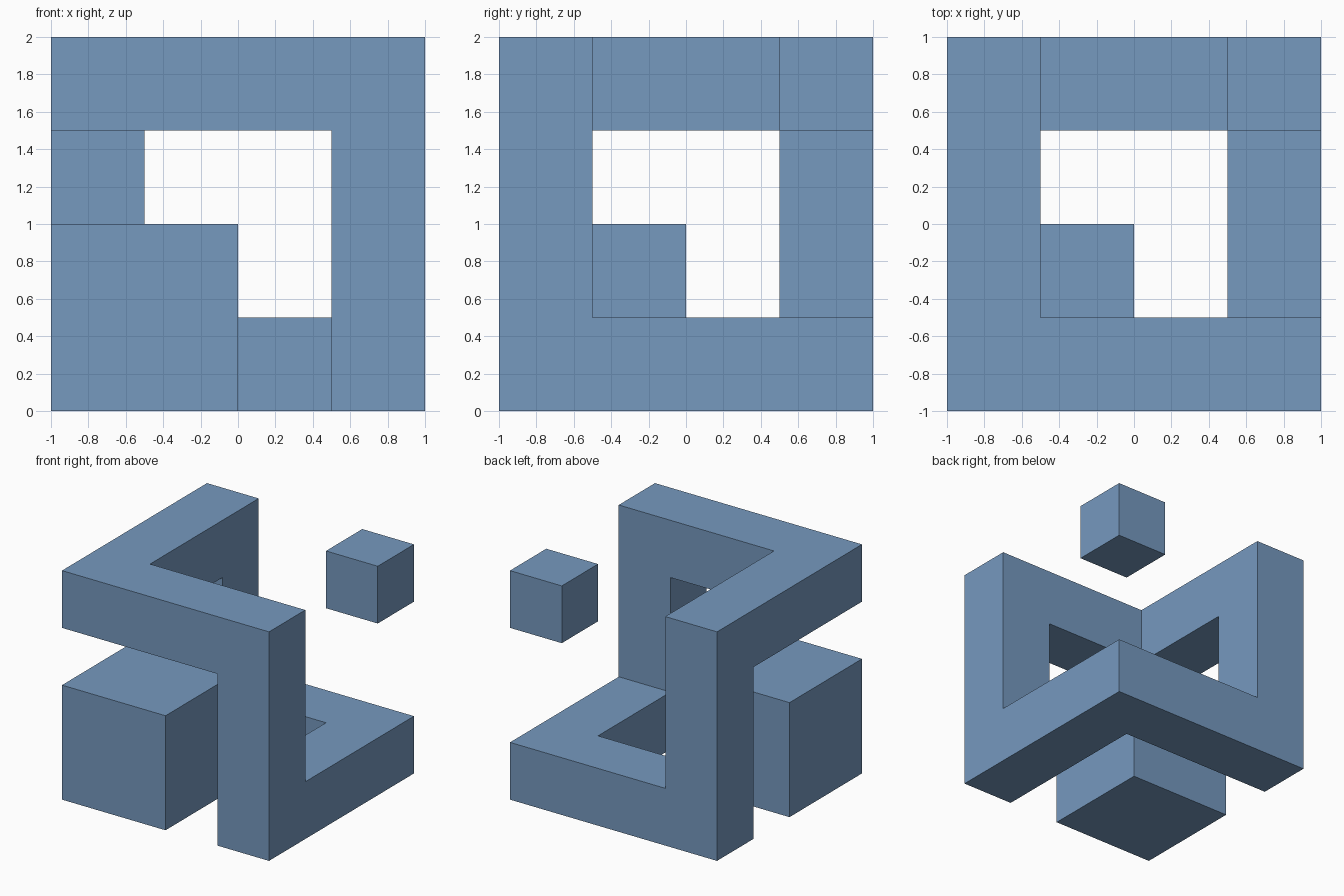
import bpy
import bmesh
import math
from mathutils import Vector

default = bpy.data.objects.get("Cube")
if default:
    bpy.data.objects.remove(default, do_unlink=True)

# Single flat blue
COLOR = (0.181, 0.319, 0.521, 1.0)
blue = bpy.data.materials.new("steel blue")
blue.use_nodes = True
blue.diffuse_color = COLOR
blue.node_tree.nodes["Principled BSDF"].inputs["Base Color"].default_value = COLOR


def add_object(name, bm, location=(0, 0, 0)):
    mesh = bpy.data.meshes.new(name)
    bm.to_mesh(mesh)
    bm.free()
    mesh.materials.append(blue)
    obj = bpy.data.objects.new(name, mesh)
    obj.location = location
    bpy.context.collection.objects.link(obj)


def add_cube(name, center, size):
    bm = bmesh.new()
    bmesh.ops.create_cube(bm, size=size)
    add_object(name, bm, center)


# Large cube in the low front corner, small cube in the opposite high corner
add_cube("large_cube", (-0.5, -0.5, 0.5), 1.0)
add_cube("small_cube", (0.75, 0.75, 1.75), 0.5)

# Closed frame: a square bar following six edges of the bounding cube
BAR = 0.5
corners = [(0, 0, 3), (3, 0, 3), (3, 0, 0), (3, 3, 0), (0, 3, 0), (0, 3, 3)]
cells = set()
for a, b in zip(corners, corners[1:] + corners[:1]):
    for i in range(4):
        cells.add(tuple(p + (q - p) * i // 3 for p, q in zip(a, b)))

# Skin only the outside of the bar, then merge its flat faces
bm = bmesh.new()
for cell in cells:
    for axis in range(3):
        for sign in (-1, 1):
            normal = Vector([sign if k == axis else 0 for k in range(3)])
            if tuple(int(c + n) for c, n in zip(cell, normal)) in cells:
                continue
            u = Vector([1 if k == (axis + 1) % 3 else 0 for k in range(3)])
            v = normal.cross(u)
            middle = Vector(cell) + normal / 2
            quad = [middle + (u * s + v * t) / 2
                    for s, t in ((-1, -1), (1, -1), (1, 1), (-1, 1))]
            bm.faces.new([bm.verts.new(p * BAR + Vector((-0.75, -0.75, 0.25)))
                          for p in quad])
bmesh.ops.remove_doubles(bm, verts=bm.verts, dist=0.001)
bmesh.ops.dissolve_limit(bm, angle_limit=math.radians(1),
                         verts=bm.verts, edges=bm.edges)
bmesh.ops.recalc_face_normals(bm, faces=bm.faces)
add_object("corner_frame", bm)
